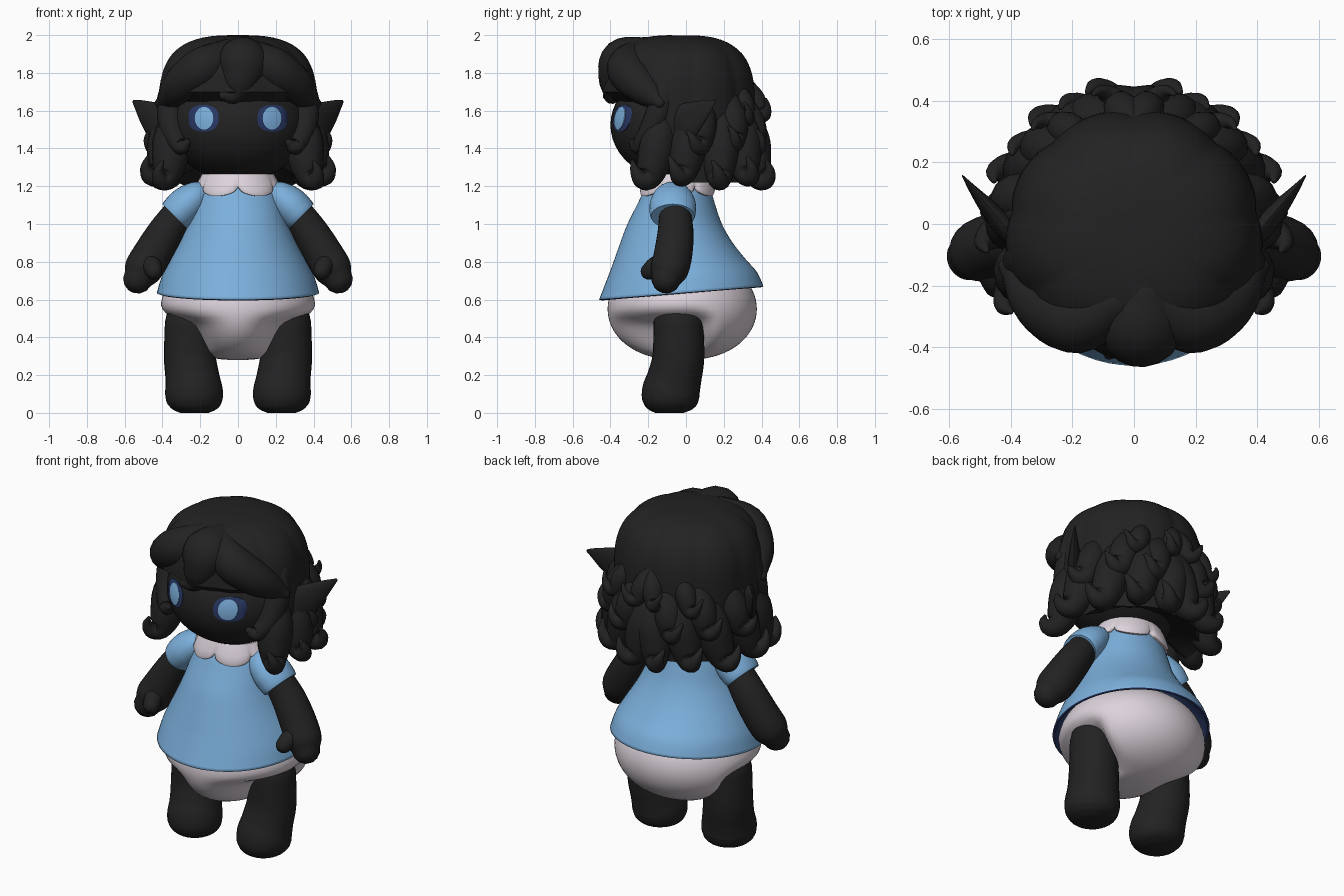
import bpy, bmesh, math
from mathutils import Vector

if "Cube" in bpy.data.objects:
    bpy.data.objects.remove(bpy.data.objects["Cube"])

def material(name, rgb):
    m = bpy.data.materials.new(name)
    m.diffuse_color = (*rgb, 1)
    m.use_nodes = True
    m.node_tree.nodes["Principled BSDF"].inputs["Base Color"].default_value = m.diffuse_color
    return m

BLACK = material("soft black", (0.016, 0.016, 0.016))
BLUE = material("sky blue", (0.20, 0.43, 0.71))
WHITE = material("pinkish white", (0.72, 0.65, 0.71))
NAVY = material("navy", (0.022, 0.04, 0.13))

def loft(name, rings, mats, cap0=True, cap1=True):
    """Skin a list of equal rings; caps are fans round the ring centre."""
    bm = bmesh.new()
    vs = [[bm.verts.new(p) for p in r] for r in rings]
    n = len(rings[0])
    for a, b in zip(vs, vs[1:]):
        for i in range(n):
            j = (i + 1) % n
            bm.faces.new((a[i], a[j], b[j], b[i]))
    for use, ring in ((cap0, vs[0]), (cap1, vs[-1])):
        if use:
            c = bm.verts.new(sum((v.co for v in ring), Vector()) / n)
            for i in range(n):
                bm.faces.new((ring[i], ring[(i + 1) % n], c))
    if cap0 and cap1:
        bmesh.ops.recalc_face_normals(bm, faces=bm.faces)
    me = bpy.data.meshes.new(name)
    bm.to_mesh(me)
    bm.free()
    for m in mats:
        me.materials.append(m)
    me.shade_smooth()
    ob = bpy.data.objects.new(name, me)
    bpy.context.collection.objects.link(ob)
    bpy.ops.object.select_all(action='DESELECT')
    ob.select_set(True)
    bpy.context.view_layer.objects.active = ob
    bpy.ops.object.shade_smooth_by_angle(angle=math.radians(50))
    return ob

def spline(pts, steps):
    """Catmull-Rom through tuples of any length."""
    e = [pts[0]] + list(pts) + [pts[-1]]
    out = []
    for k in range(1, len(e) - 2):
        for s in range(steps):
            t = s / steps
            out.append([0.5 * (2*b + (c-a)*t + (2*a-5*b+4*c-d)*t*t + (3*b-a-3*c+d)*t**3)
                        for a, b, c, d in zip(*e[k-1:k+3])])
    return out + [list(pts[-1])]

def tube(name, pts, mat, side=1, flat=1.0, ref=(0, 1, 0), n=16, steps=5, dome=(True, True)):
    """Sweep an ellipse along points (x, y, z, radius); flat scales it across ref."""
    sm = spline(pts, steps)
    P = [Vector((p[0] * side, p[1], p[2])) for p in sm]
    R = [max(p[3], 0.004) for p in sm]
    T = [(P[min(i+1, len(P)-1)] - P[max(i-1, 0)]).normalized() for i in range(len(P))]
    u = Vector(ref)
    stations = []
    for p, t, r in zip(P, T, R):
        u = (u - t * u.dot(t)).normalized()
        stations.append((p, t, r, u.copy()))
    arc = [math.radians(d) for d in (25, 50, 72)]
    def cap(st, sign):
        p, t, r, w = st
        return [(p + t * sign * r * math.sin(a) * min(1, flat), t, r * math.cos(a), w) for a in arc]
    if dome[0]:
        stations = cap(stations[0], -1)[::-1] + stations
    if dome[1]:
        stations += cap(stations[-1], 1)
    rings = []
    for p, t, r, w in stations:
        v = t.cross(w)
        rings.append([p + w * r * math.cos(a) + v * r * flat * math.sin(a)
                      for a in (math.tau * i / n for i in range(n))])
    return loft(name, rings, [mat])

def interp(table, z):
    """Linear lookup in rows sorted by their first value."""
    z = min(max(z, table[0][0]), table[-1][0])
    for a, b in zip(table, table[1:]):
        if z <= b[0]:
            t = (z - a[0]) / (b[0] - a[0])
            return [x + (y - x) * t for x, y in zip(a, b)]

def smooth(t):
    t = min(max(t, 0), 1)
    return t * t * (3 - 2 * t)

def around(n):
    return [math.tau * i / n for i in range(n)]

# head
HC, HR = Vector((0, -0.05, 1.525)), Vector((0.37, 0.35, 0.295))
rings = [[HC + Vector((HR.x*math.sin(t)*math.cos(a), HR.y*math.sin(t)*math.sin(a), -HR.z*math.cos(t)))
          for a in around(40)] for t in (math.pi * k / 24 for k in range(1, 24))]
loft("head", rings, [BLACK])
tube("nose", [(0, -0.36, 1.46, 0.04), (0, -0.39, 1.46, 0.028)], BLACK)
tube("neck", [(0, -0.04, 1.1, 0.12), (0, -0.04, 1.35, 0.12)], BLACK)

# eyes: thin plates laid on the face
def eye_plate(name, cx, rx, rz, lift, mat, power):
    rings = []
    for f, l in ((1, -0.004), (1, lift), (0.7, lift), (0.4, lift), (0.1, lift)):
        ring = []
        for a in around(32):
            c, s = math.cos(a), math.sin(a)
            x = cx + rx * f * math.copysign(abs(c) ** power, c)
            z = 1.56 + rz * f * math.copysign(abs(s) ** power, s)
            y = HC.y - HR.y * math.sqrt(1 - (x / HR.x)**2 - ((z - HC.z) / HR.z)**2)
            ring.append(Vector((x, y - l, z)))
        rings.append(ring)
    loft(name, rings, [mat])

for s in (1, -1):
    eye_plate("eye_rim", s * 0.183, 0.08, 0.07, 0.003, NAVY, 0.8)
    eye_plate("iris", s * 0.18, 0.049, 0.06, 0.006, BLUE, 1.0)

# hair cap: rounded block with grooves, open over the face
rings = []
for k in range(1, 25):
    ring = []
    for a in around(96):
        floor = 1.22 + 0.48 * smooth((0.1 - math.sin(a)) / 0.7)
        q = k / 24
        z = 2.0 - (2.0 - floor) * q ** 1.9
        u = max(z - 1.6, 0) / 0.4
        r = (1 - u ** 3) ** (1 / 3) if z > 1.6 else 1 - 0.35 * (1.6 - z) ** 1.5
        r *= 0.98 + 0.045 * abs(math.sin(4.5 * (a - math.pi / 2))) ** 0.7 * min(1, q * 3)
        ring.append(Vector((0.41 * r * math.cos(a), -0.035 + 0.40 * r * math.sin(a), z)))
    rings.append(ring)
loft("hair_cap", rings, [BLACK])

# fringe locks
tube("fringe_middle", [(0.04, -0.22, 1.91, 0.08), (0.03, -0.34, 1.87, 0.11), (0.01, -0.38, 1.77, 0.085),
                       (-0.03, -0.39, 1.69, 0.05), (-0.08, -0.42, 1.68, 0.02)], BLACK, flat=1.2)
for s in (1, -1):
    tube("fringe_sweep", [(0.06, -0.25, 1.90, 0.08), (0.18, -0.31, 1.83, 0.11), (0.29, -0.26, 1.75, 0.10),
                          (0.36, -0.18, 1.68, 0.07), (0.41, -0.14, 1.64, 0.03)], BLACK, s)
    tube("temple_lock", [(0.34, -0.10, 1.75, 0.07), (0.36, -0.14, 1.6, 0.07), (0.34, -0.19, 1.48, 0.065),
                         (0.30, -0.25, 1.41, 0.045), (0.27, -0.28, 1.43, 0.02)], BLACK, s)

# curls around the sides and back, each hooking outwards
LOWER = [(0.80, 1.60, .07), (0.92, 1.45, .095), (0.95, 1.34, .095), (1.03, 1.25, .07),
         (1.14, 1.235, .048), (1.20, 1.28, .028), (1.18, 1.33, .01)]
MIDDLE = [(0.80, 1.65, .06), (0.94, 1.53, .085), (1.01, 1.43, .07), (1.11, 1.41, .045),
          (1.17, 1.45, .024), (1.15, 1.49, .01)]
UPPER = [(0.84, 1.72, .04), (0.95, 1.64, .06), (1.03, 1.57, .05), (1.11, 1.56, .035),
         (1.16, 1.60, .018), (1.15, 1.64, .008)]

def curl(name, profile, degrees, dz):
    a = math.radians(degrees)
    twist = 0.05 * math.copysign(1, math.cos(a))
    pts = [(0.41 * f * math.cos(a + twist * i), -0.02 + 0.40 * f * math.sin(a + twist * i), z + dz, r)
           for i, (f, z, r) in enumerate(profile[::-1])]
    tube(name, pts[::-1], BLACK, n=14, steps=4, ref=(-math.sin(a), math.cos(a), 0))

for side in (1, -1):
    for profile, angles in ((LOWER, (-34, -8, 20, 47, 72)), (MIDDLE, (4, 33, 60)), (UPPER, (46, 74))):
        for i, d in enumerate(angles):
            curl("hair_curl", profile, d if side == 1 else 180 - d, 0.02 * (i % 2))

# pointed ears
for s in (1, -1):
    tube("ear", [(0.36, -0.07, 1.50, 0.08), (0.42, -0.01, 1.535, 0.105), (0.47, 0.05, 1.575, 0.08),
                 (0.52, 0.11, 1.62, 0.04), (0.555, 0.155, 1.65, 0.008)], BLACK, s, flat=0.35, ref=(0, 0, 1))

# dress: rows of (height, half width, front y, back y), hem tilted up at the back
DRESS = [(0.637, 0.43, -0.46, 0.41), (0.72, 0.405, -0.425, 0.375), (0.80, 0.365, -0.39, 0.315),
         (0.90, 0.31, -0.35, 0.245), (1.00, 0.265, -0.31, 0.19), (1.10, 0.235, -0.26, 0.155),
         (1.18, 0.205, -0.22, 0.13), (1.25, 0.15, -0.17, 0.09)]

def dress_point(row, a, grow=0.0):
    z, w, f, b = row
    y = (f + b) / 2 + ((b - f) / 2 + grow) * math.sin(a)
    tilt = 0.08 * smooth((1.0 - z) / 0.36)
    return Vector(((w + grow) * math.cos(a), y, z + tilt * y))

dress = loft("dress", [[dress_point(r, a) for a in around(64)] for r in spline(DRESS, 4)],
             [BLUE, NAVY], False, False)
solid = dress.modifiers.new("lining", 'SOLIDIFY')
solid.thickness = 0.014
solid.offset = -1
solid.material_offset = 1
solid.material_offset_rim = 1

# scalloped collar
rings = []
for q, grow in ((0, 0.0), (0, 0.014), (0.15, 0.025), (0.45, 0.035), (0.75, 0.045), (1, 0.04)):
    ring = []
    for a in around(96):
        low = 1.195 - 0.047 * abs(math.sin(3 * (a + math.pi / 2))) ** 0.5
        z = low + (1.265 - low) * q
        p = dress_point(interp(DRESS, z), a, grow)
        ring.append(Vector((p.x, p.y, z)))
    rings.append(ring)
loft("collar", rings, [WHITE])

# underpants: ellipsoid narrowed between the legs at the front
NARROW = [(0.28, 0.11), (0.32, 0.165), (0.36, 0.185), (0.42, 0.215), (0.47, 0.25), (0.50, 0.31),
          (0.53, 0.39), (0.57, 0.41)]
rings = []
for k in range(1, 36):
    t = math.pi * k / 36
    z, sc = 0.55 - 0.27 * math.cos(t), math.sin(t) ** 0.85
    ring = []
    for a in around(64):
        x, y = 0.41 * sc * math.cos(a), -0.02 + 0.395 * sc * math.sin(a)
        limit = min(1, interp(NARROW, z)[1] / (0.41 * sc)) if z < 0.57 else 1
        mix = 1 - smooth((y - 0.02) / 0.16)
        ring.append(Vector((x * (1 + (limit - 1) * mix), y, z)))
    rings.append(ring)
loft("underpants", rings, [WHITE])

# limbs and sleeves
for s in (1, -1):
    tube("sleeve", [(0.16, -0.07, 1.17, 0.06), (0.21, -0.07, 1.15, 0.10), (0.27, -0.07, 1.105, 0.122),
                    (0.315, -0.07, 1.06, 0.122), (0.335, -0.07, 1.04, 0.115)], BLUE, s, flat=0.80,
         n=28, dome=(True, False))
    tube("arm", [(0.29, -0.06, 1.09, 0.08), (0.38, -0.055, 0.96, 0.095), (0.46, -0.07, 0.83, 0.102),
                 (0.505, -0.09, 0.755, 0.10), (0.53, -0.105, 0.71, 0.078)], BLACK, s, n=24)
    tube("thumb", [(0.47, -0.12, 0.81, 0.045), (0.455, -0.165, 0.775, 0.05), (0.445, -0.195, 0.75, 0.045)],
         BLACK, s)
    tube("leg", [(0.255, -0.04, 0.48, 0.132), (0.255, -0.04, 0.30, 0.137), (0.242, -0.06, 0.19, 0.143),
                 (0.233, -0.08, 0.11, 0.153), (0.231, -0.084, 0.055, 0.145), (0.231, -0.085, 0.02, 0.118),
                 (0.231, -0.085, 0.0, 0.075)], BLACK, s, n=28, dome=(True, False))
